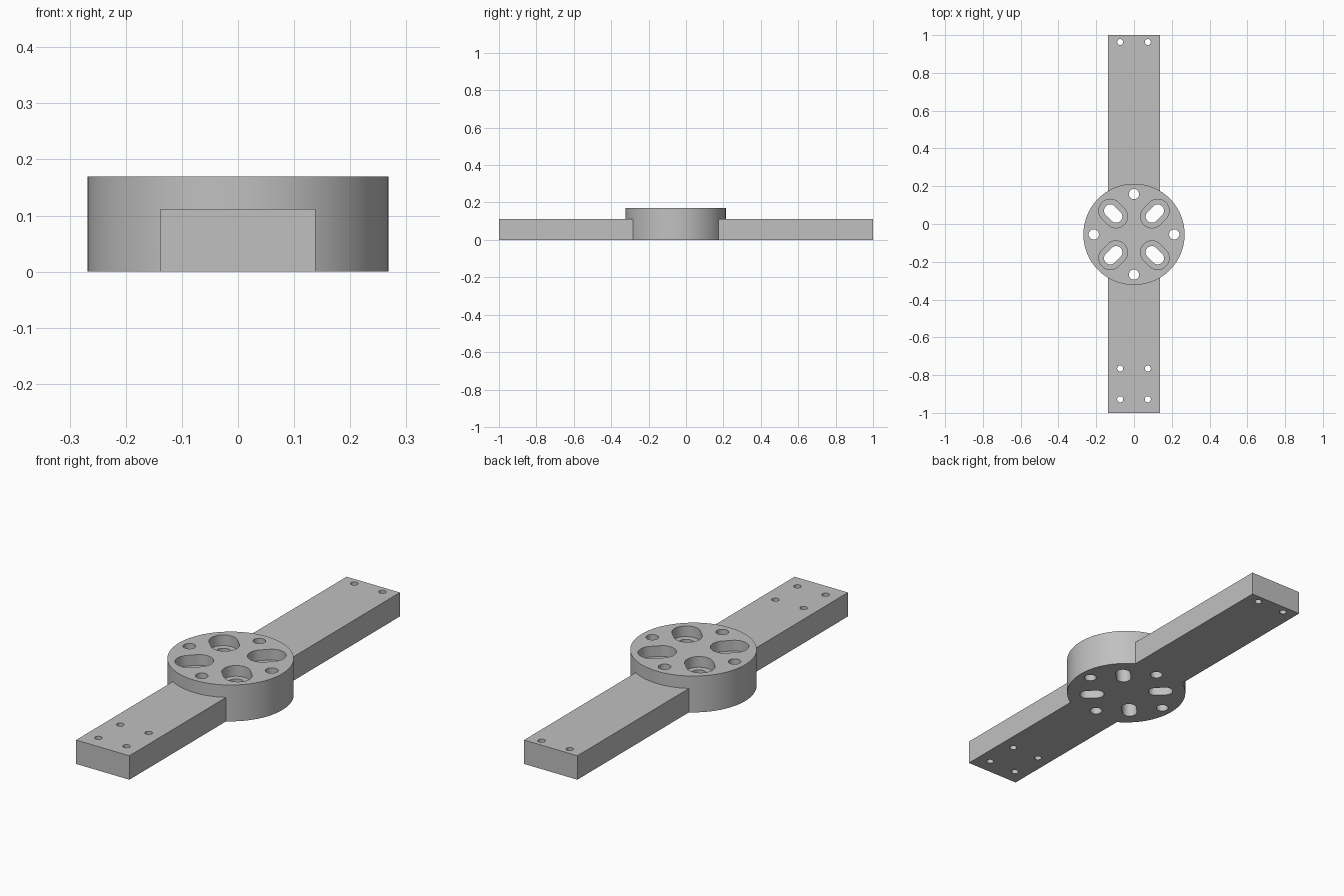
import bpy, bmesh
from math import pi, cos, sin, radians

cube = bpy.data.objects.get("Cube")
if cube:
    bpy.data.objects.remove(cube, do_unlink=True)

HUB_Y, HUB_R, HUB_TOP = -0.055, 0.268, 0.17
ARM_HALF, ARM_TOP = 0.138, 0.112
POCKET_FLOOR = 0.12

grey = bpy.data.materials.new("plain_grey")
grey.use_nodes = True
grey.diffuse_color = (0.53, 0.53, 0.53, 1)
grey.node_tree.nodes["Principled BSDF"].inputs["Base Color"].default_value = grey.diffuse_color


def slot(x, y, r, half=0.0, angle=0.0, n=48):
    """Round outline, stretched along angle by half on each side."""
    pts = []
    if half == 0:
        return [(x + r * cos(2 * pi * i / n), y + r * sin(2 * pi * i / n)) for i in range(n)]
    for end in (0, 1):
        base = angle + end * pi
        cx, cy = x + half * cos(base), y + half * sin(base)
        for i in range(n // 2 + 1):
            a = base - pi / 2 + 2 * pi * i / n
            pts.append((cx + r * cos(a), cy + r * sin(a)))
    return pts


def prisms(name, outlines, z0, z1):
    """One object holding an upright prism for each outline."""
    bm = bmesh.new()
    for outline in outlines:
        low = [bm.verts.new((x, y, z0)) for x, y in outline]
        high = [bm.verts.new((x, y, z1)) for x, y in outline]
        bm.faces.new(low[::-1])
        bm.faces.new(high)
        for i in range(len(low)):
            j = (i + 1) % len(low)
            bm.faces.new((low[i], low[j], high[j], high[i]))
    mesh = bpy.data.meshes.new(name)
    bm.to_mesh(mesh)
    bm.free()
    mesh.materials.append(grey)
    obj = bpy.data.objects.new(name, mesh)
    bpy.context.collection.objects.link(obj)
    return obj


def combine(target, tool, operation):
    """Apply a boolean and discard the tool object."""
    mod = target.modifiers.new(operation.lower(), 'BOOLEAN')
    mod.operation, mod.object, mod.solver = operation, tool, 'EXACT'
    graph = bpy.context.evaluated_depsgraph_get()
    result = bpy.data.meshes.new_from_object(target.evaluated_get(graph))
    target.modifiers.clear()
    target.data = result
    bpy.data.objects.remove(tool, do_unlink=True)


# Long flat arm joined to the round hub
bar = [(-ARM_HALF, -1), (ARM_HALF, -1), (ARM_HALF, 1), (-ARM_HALF, 1)]
arm = prisms("arm_with_round_hub", [bar], 0, ARM_TOP)
hub = prisms("hub", [slot(0, HUB_Y, HUB_R, n=96)], 0, HUB_TOP)
combine(arm, hub, 'UNION')

# Stepped slots on the hub diagonals and round holes between them
pockets, holes = [], []
for k in range(4):
    a = k * pi / 2
    holes.append(slot(0.213 * cos(a), HUB_Y + 0.213 * sin(a), 0.027))
    a += pi / 4
    x, y = 0.156 * cos(a), HUB_Y + 0.156 * sin(a)
    pockets.append(slot(x, y, 0.061, 0.021, a))
    holes.append(slot(x, y, 0.033, 0.022, a))

# Small screw holes at the arm ends
for y in (-0.928, -0.765, 0.963):
    for side in (-1, 1):
        holes.append(slot(side * 0.073, y, 0.016, n=32))

combine(arm, prisms("pocket_cutter", pockets, POCKET_FLOOR, 0.3), 'DIFFERENCE')
combine(arm, prisms("hole_cutter", holes, -0.1, 0.3), 'DIFFERENCE')

# Smooth round walls with crisp edges
arm.data.shade_smooth()
arm.data.set_sharp_from_angle(angle=radians(30))
